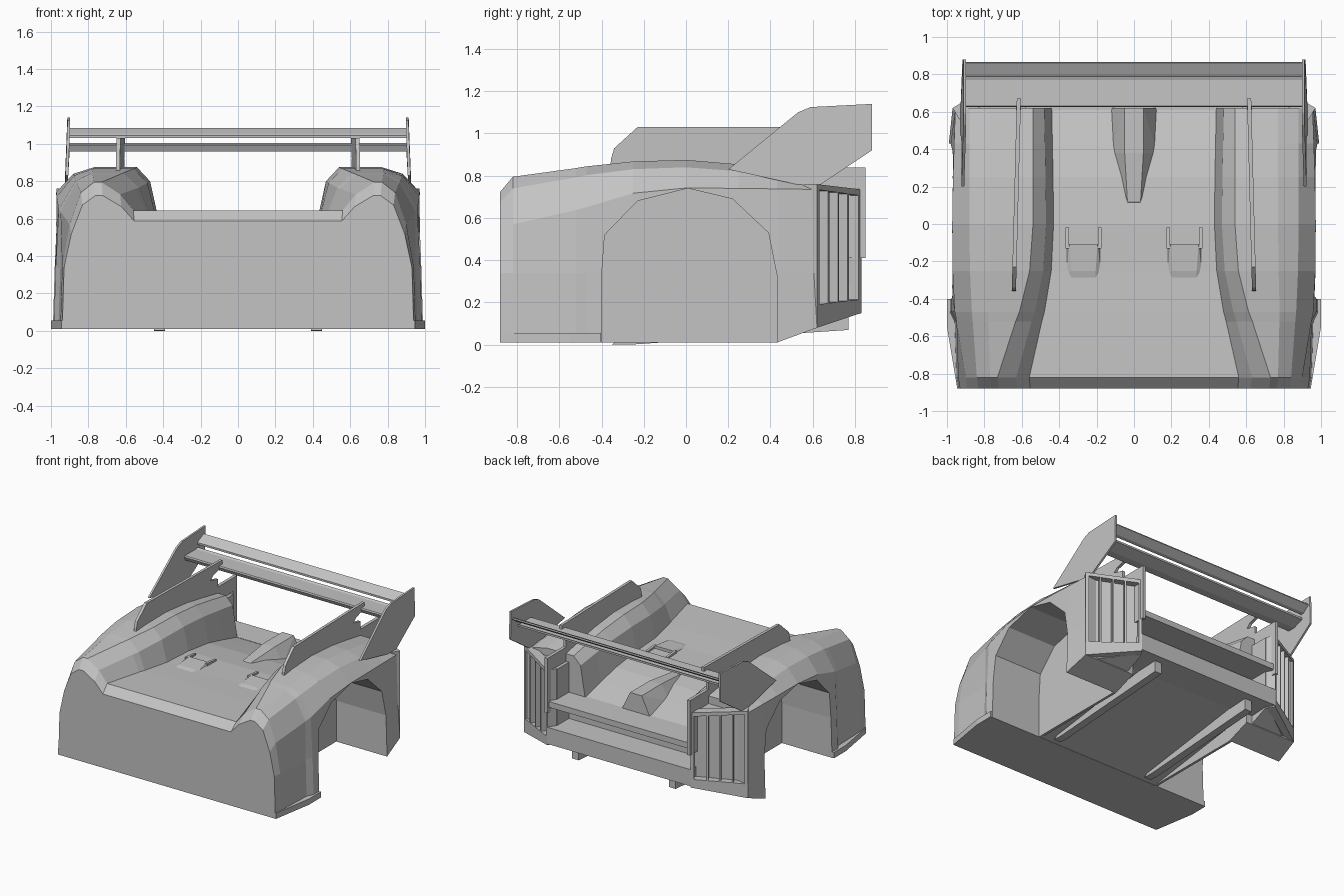
import bpy, bmesh
from mathutils import Vector

if "Cube" in bpy.data.objects:
    bpy.data.objects.remove(bpy.data.objects["Cube"])

GREY = (0.55, 0.55, 0.55, 1)
mat = bpy.data.materials.new("body_grey")
mat.use_nodes = True
mat.diffuse_color = GREY
mat.node_tree.nodes["Principled BSDF"].inputs["Base Color"].default_value = GREY


def finish(name, bm):
    bmesh.ops.recalc_face_normals(bm, faces=bm.faces)
    mesh = bpy.data.meshes.new(name)
    bm.to_mesh(mesh)
    bm.free()
    mesh.materials.append(mat)
    ob = bpy.data.objects.new(name, mesh)
    bpy.context.collection.objects.link(ob)
    return ob


def loft(name, rings):
    """Skin closed rings of equal length and cap both ends."""
    bm = bmesh.new()
    rows = [[bm.verts.new(point) for point in ring] for ring in rings]
    count = len(rows[0])
    for row, following in zip(rows, rows[1:]):
        for i in range(count):
            j = (i + 1) % count
            bm.faces.new((row[i], row[j], following[j], following[i]))
    bm.faces.new(rows[0])
    bm.faces.new(rows[-1])
    return finish(name, bm)


def hull(name, points):
    """Convex solid around a few points."""
    bm = bmesh.new()
    for point in points:
        bm.verts.new(point)
    bmesh.ops.convex_hull(bm, input=bm.verts)
    return finish(name, bm)


def box(name, x_range, y_range, z_range):
    return hull(name, [(x, y, z) for x in x_range for y in y_range for z in z_range])


def plate(name, outline, thickness, x_of=lambda y, z: 0):
    """Upright plate from a (y, z) outline; x_of gives its x, so it may lean."""
    return loft(name, [[(x_of(y, z) + offset, y, z) for y, z in outline]
                       for offset in (-thickness / 2, thickness / 2)])


def cut(target, cutter):
    cutter.hide_render = True
    cutter.hide_set(True)
    modifier = target.modifiers.new("cut", 'BOOLEAN')
    modifier.operation = 'DIFFERENCE'
    modifier.solver = 'EXACT'
    modifier.object = cutter


def blend(first, second, t):
    return [Vector(a).lerp(Vector(b), t) for a, b in zip(first, second)]


# Main shell: half sections from the deck edge over the fender to the flank
nose = [(.56, .645), (.63, .73), (.73, .795), (.77, .795), (.84, .74), (.9, .57)]
shoulder = [(.47, .635), (.52, .77), (.6, .85), (.78, .85), (.87, .81), (.965, .66)]
crown = [(.43, .62), (.47, .8), (.54, .875), (.77, .875), (.88, .84), (.972, .742)]
tail = [(.44, .49), (.48, .73), (.54, .79), (.77, .79), (.88, .765), (.955, .735)]
face = [(x * .99, z * .91) for x, z in nose]


def section(y, half, sill_width, sill_height=.01):
    """Close a half section with its flank and sill, and mirror it."""
    half = list(half) + [(sill_width - .01, .34), (sill_width, sill_height)]
    return [(x, y, z) for x, z in half] + [(-x, y, z) for x, z in reversed(half)]


body = loft("body_shell", [
    section(-.88, face, .94),
    section(-.82, nose, .95),
    section(-.52, blend(nose, shoulder, .75), .96),
    section(-.47, blend(nose, shoulder, .9), .985),
    section(-.25, blend(shoulder, crown, .7), .985),
    section(0, crown, .985),
    section(.25, blend(crown, tail, .25), .985),
    section(.43, blend(crown, tail, .6), .99),
    section(.62, tail, .97, .08)])

# Underfloor ramp
ramp = [(-.4, .012), (.8, .18), (.8, -.1), (-.4, -.1)]
cut(body, plate("diffuser_cutter", ramp, 1.06))

# Tail: deck lip and lower beam with a slot between them
box("rear_deck_lip", (-.62, .62), (.61, .83), (.45, .495))
plate("rear_beam", [(.6, .15), (.6, .29), (.83, .29), (.83, .16)], 1.24)

# Central spine fairing on the deck
spine = [(.03, .1, .56), (.025, .1, .595), (.035, .12, .61), (.05, .38, .635),
         (.05, .62, .635), (.125, .38, .52), (.125, .62, .48)]
hull("deck_spine", [(s * x, y, z) for s in (-1, 1) for x, y, z in spine])

# Wing elements
wing_main = [(.625, .99), (.63, 1), (.77, .998), (.79, 1.005), (.79, .99), (.7, .96), (.64, .96)]
wing_flap = [(.785, 1.03), (.785, 1.045), (.8, 1.055), (.862, 1.085), (.866, 1.075), (.81, 1.035)]
plate("wing_main", wing_main, 1.81)
plate("wing_flap", wing_flap, 1.81)

# Side outlines shared by both sides
arch = [(-.4, -.1), (-.4, .32), (-.385, .52), (-.23, .68), (.01, .74),
        (.22, .69), (.39, .53), (.43, .33), (.43, -.1)]
endplate = [(.2, .83), (.53, 1.1), (.59, 1.125), (.88, 1.14), (.88, .92), (.61, .74)]
pylon = [(-.36, .82), (-.355, .88), (-.34, .93), (-.23, 1.03), (.67, 1.03), (.67, .98),
         (.56, .95), (.53, .92), (.62, .9), (.62, .76), (.3, .8)]
strake = [(-.35, .002), (-.27, 0), (.77, .07), (.77, .19), (-.3, .04)]
sill = [(.8, -.88), (.945, -.88), (1, -.55), (1, -.402), (.8, -.402)]
corner = [(.93, .58, .07), (.89, .61, .09), (.61, .77, .15), (.58, .77, .15), (.58, .58, .07)]
hood = [(.065, -.31, .62), (.095, -.27, .615), (.065, -.25, .635), (.075, -.11, .643), (.095, -.11, .61)]
cheek = [(-.13, .6), (-.13, .642), (-.02, .6), (-.02, .632)]

for s, side in ((1, "left"), (-1, "right")):
    # Wheel housing
    cut(body, plate(side + "_wheel_cutter", arch, .7, lambda y, z: s * .9))

    # Sill lip under the front quarter
    hull(side + "_sill", [(s * x, y, z) for x, y in sill for z in (.01, .055)])

    # Wing mounts, tail fin and underfloor strake
    plate(side + "_endplate", endplate, .015, lambda y, z: s * (.905 + .06 * max(0, 1 - z)))
    plate(side + "_pylon", pylon, .022, lambda y, z: s * (.633 - .026 * y))
    box(side + "_tail_fin", (s * .605, s * .63), (.61, .85), (.41, .84))
    plate(side + "_strake", strake, .06, lambda y, z: s * .42)

    # Corner block behind the wheel, set back from its vent frame
    hull(side + "_corner_core", [(s * x, y, z) for x, y, low in corner for z in (low, .73)])

    # Vent panel: u runs from the flank to the tail, depth goes inwards
    outer, inner = Vector((s * .97, .62, 0)), Vector((s * .62, .83, 0))
    inward = Vector((-s * .51, -.86, 0))

    def vent_bar(name, start, end, depth=.07):
        """Bar between two (u, bottom, top) ends."""
        hull(f"{side}_vent_{name}", [outer.lerp(inner, u) + inward * d + Vector((0, 0, z))
                                     for u, bottom, top in (start, end)
                                     for z in (bottom, top) for d in (0, depth)])

    vent_bar("top", (0, .735, .76), (1, .705, .735))
    vent_bar("bottom", (0, .08, .19), (1, .15, .215))
    vent_bar("flank_post", (0, .08, .76), (.06, .09, .755))
    vent_bar("tail_post", (.94, .145, .735), (1, .15, .73))
    for i in range(3):
        u = .25 + .22 * i
        vent_bar(f"slat_{i + 1}", (u, .15, .73), (u + .03, .15, .72))

    # Deck scoop: ramped hood with two cheeks behind it
    centre = s * .27
    hull(side + "_scoop_hood", [(centre + k * x, y, z) for k in (-1, 1) for x, y, z in hood])
    for k, end in ((1, "left"), (-1, "right")):
        hull(f"{side}_scoop_{end}_cheek", [(centre + k * x, y, z)
                                           for x in (.078, .097) for y, z in cheek])
